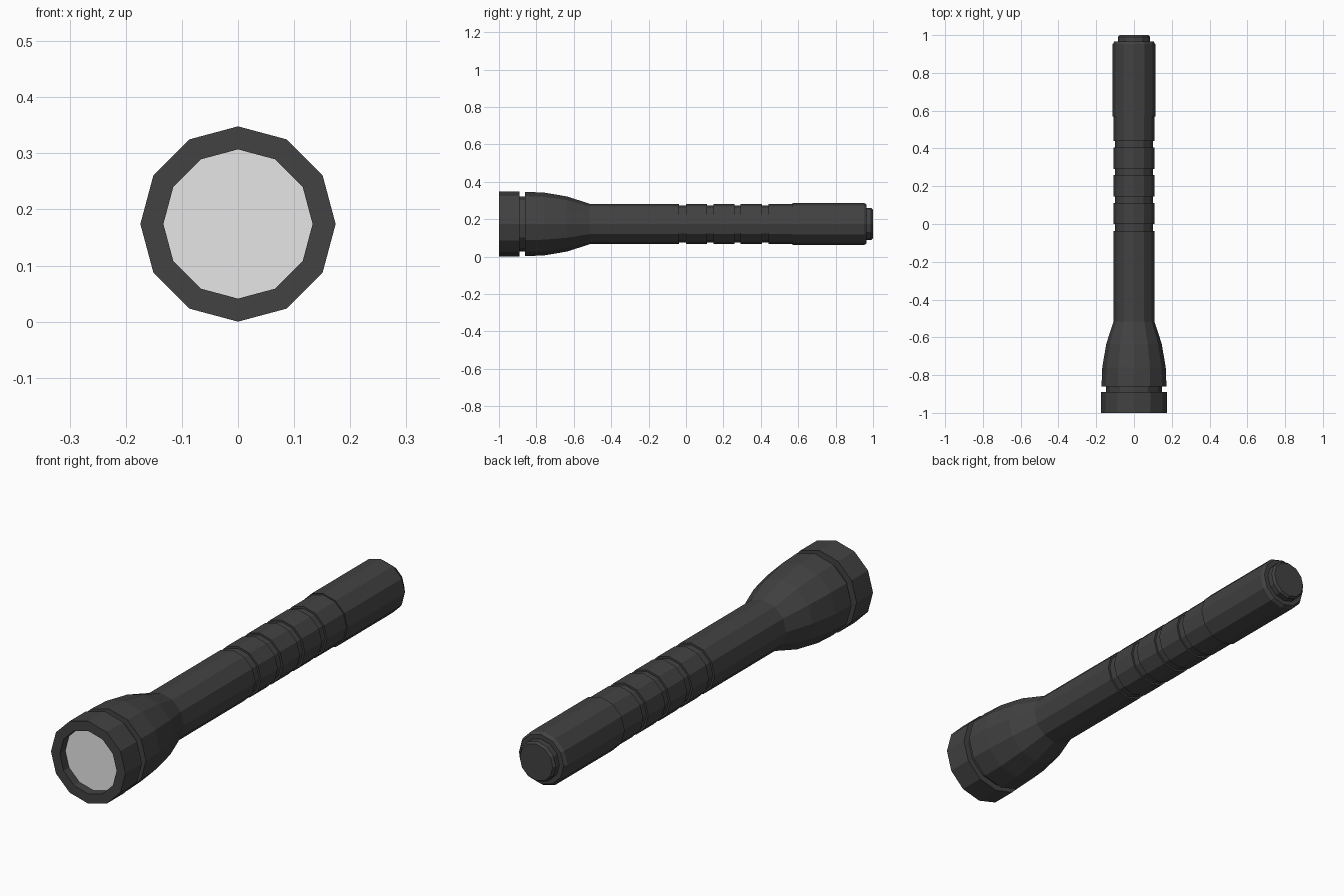
import bpy, bmesh, math

if "Cube" in bpy.data.objects:
    bpy.data.objects.remove(bpy.data.objects["Cube"])

SIDES = 12
AXIS_Z = 0.174


def material(name, rgb):
    m = bpy.data.materials.new(name)
    m.diffuse_color = (*rgb, 1.0)
    m.use_nodes = True
    m.node_tree.nodes["Principled BSDF"].inputs["Base Color"].default_value = m.diffuse_color
    return m


black = material("matt_black", (0.054, 0.054, 0.054))
glass = material("pale_lens", (0.79, 0.79, 0.79))


def lathe(name, profile, mat):
    """Spin (radius, y) points round the torch axis and cap both ends."""
    bm = bmesh.new()
    rings = []
    for r, y in profile:
        angles = [2 * math.pi * i / SIDES for i in range(SIDES)]
        rings.append([bm.verts.new((r * math.cos(a), y, AXIS_Z + r * math.sin(a)))
                      for a in angles])
    for a, b in zip(rings, rings[1:]):
        for i in range(SIDES):
            j = (i + 1) % SIDES
            bm.faces.new((a[i], a[j], b[j], b[i]))
    bm.faces.new(rings[0])
    bm.faces.new(rings[-1])
    bmesh.ops.recalc_face_normals(bm, faces=bm.faces)
    mesh = bpy.data.meshes.new(name)
    bm.to_mesh(mesh)
    bm.free()
    mesh.materials.append(mat)
    obj = bpy.data.objects.new(name, mesh)
    bpy.context.collection.objects.link(obj)
    return obj


# Front bezel with a recess for the lens
lathe("bezel", [(0.133, -0.95), (0.133, -1.0), (0.174, -1.0),
                (0.174, -0.89), (0.147, -0.89)], black)
lathe("lens", [(0.133, -0.963), (0.133, -0.952)], glass)

# Flared head, with the neck that forms the gap behind the bezel
lathe("head", [(0.147, -0.89), (0.147, -0.86), (0.172, -0.86), (0.168, -0.76),
               (0.147, -0.635), (0.108, -0.515)], black)

# Barrel with four grip grooves
barrel = [(0.108, -0.515)]
for start, end in ((-0.037, 0.0), (0.112, 0.146), (0.259, 0.292), (0.406, 0.44)):
    barrel += [(0.108, start), (0.100, start), (0.100, end), (0.108, end)]
barrel.append((0.108, 0.57))
lathe("barrel", barrel, black)

# Tail cap and push button
lathe("tail_cap", [(0.113, 0.57), (0.113, 0.952), (0.104, 0.966)], black)
lathe("tail_button", [(0.085, 0.96), (0.085, 0.99), (0.077, 1.0)], black)
